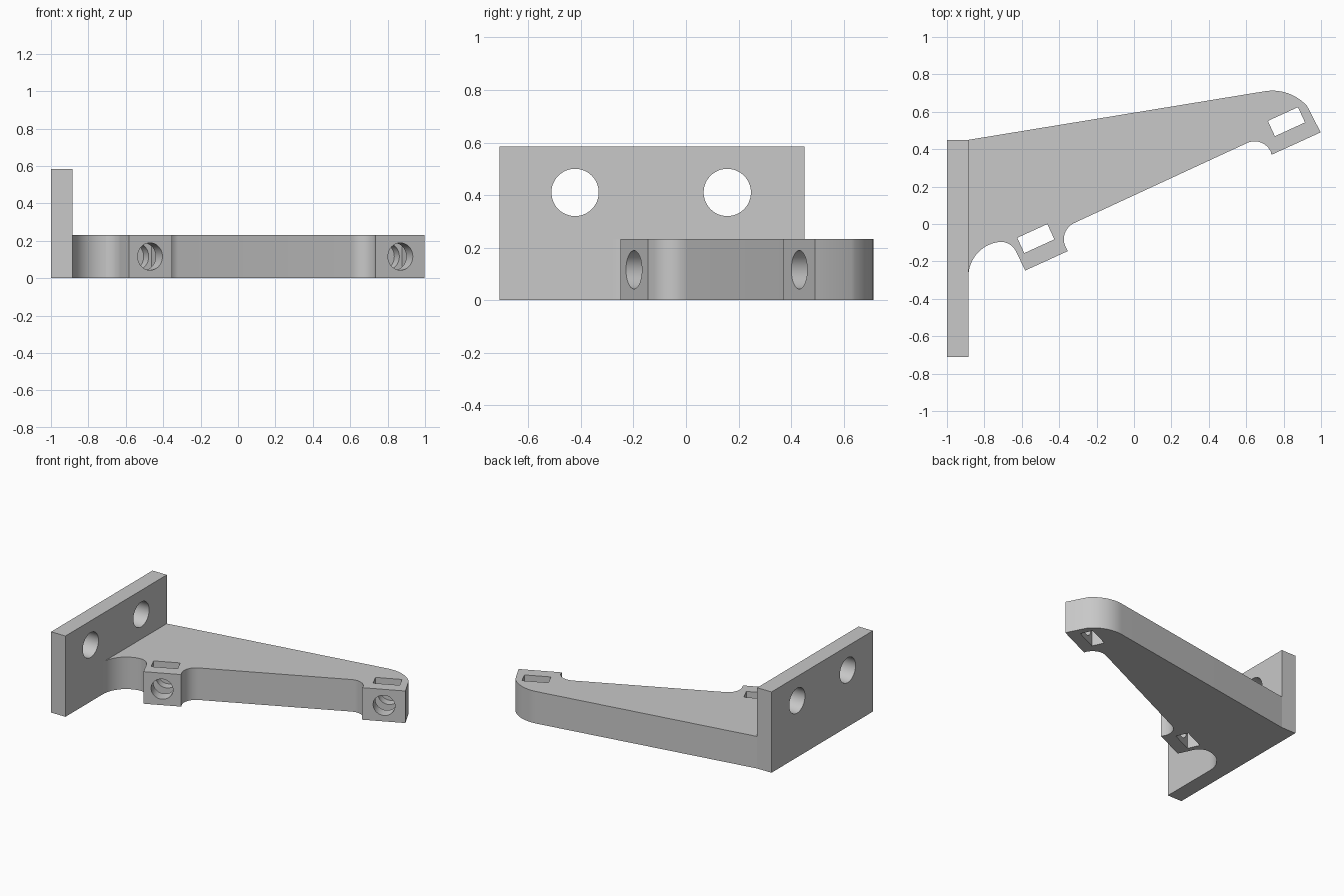
import bpy
import bmesh
from math import radians, cos, sin
from mathutils import Matrix, Vector

cube = bpy.data.objects.get("Cube")
if cube:
    bpy.data.objects.remove(cube, do_unlink=True)

# One plain grey for the whole bracket
grey = bpy.data.materials.new("plain_grey")
grey.use_nodes = True
colour = (0.58, 0.58, 0.58, 1)
grey.diffuse_color = colour
grey.node_tree.nodes["Principled BSDF"].inputs["Base Color"].default_value = colour

TILT = radians(24.6)      # slant of the arm's working edge
ARM_H = 0.232
PLATE_H = 0.585
INNER_X = -0.885          # inner face of the wall plate


def add_object(name, bm):
    bmesh.ops.recalc_face_normals(bm, faces=bm.faces)
    mesh = bpy.data.meshes.new(name)
    bm.to_mesh(mesh)
    bm.free()
    mesh.materials.append(grey)
    obj = bpy.data.objects.new(name, mesh)
    bpy.context.collection.objects.link(obj)
    return obj


def prism(name, outline, height):
    bm = bmesh.new()
    base = bm.faces.new([bm.verts.new((x, y, 0)) for x, y in outline])
    top = bmesh.ops.extrude_face_region(bm, geom=[base])["geom"]
    verts = [v for v in top if isinstance(v, bmesh.types.BMVert)]
    bmesh.ops.translate(bm, vec=(0, 0, height), verts=verts)
    return add_object(name, bm)


def arc(cx, cy, r, start, end, steps=14):
    angles = [radians(start + (end - start) * i / steps) for i in range(steps + 1)]
    return [(cx + r * cos(a), cy + r * sin(a)) for a in angles]


def box(name, centre, size, turn=0.0):
    bm = bmesh.new()
    bmesh.ops.create_cube(bm, size=1, matrix=Matrix.Translation(centre)
                          @ Matrix.Rotation(turn, 4, 'Z') @ Matrix.Diagonal((*size, 1)))
    return add_object(name, bm)


def rod(name, start, end, radius):
    start, end = Vector(start), Vector(end)
    axis = end - start
    bm = bmesh.new()
    bmesh.ops.create_cone(bm, cap_ends=True, segments=48, radius1=radius,
                          radius2=radius, depth=axis.length,
                          matrix=Matrix.Translation((start + end) / 2)
                          @ axis.to_track_quat('Z', 'Y').to_matrix().to_4x4())
    return add_object(name, bm)


def cut(target, cutter):
    cutter.hide_render = True
    mod = target.modifiers.new("cut", 'BOOLEAN')
    mod.operation = 'DIFFERENCE'
    mod.solver = 'EXACT'
    mod.object = cutter
    bpy.context.view_layer.objects.active = target
    bpy.ops.object.modifier_apply(modifier=mod.name)
    bpy.data.objects.remove(cutter, do_unlink=True)


# Wall plate with two screw holes
plate = box("wall_plate", ((INNER_X - 1) / 2, -0.13, PLATE_H / 2),
            (1 + INNER_X, 1.16, PLATE_H))
for y in (-0.422, 0.157):
    cut(plate, rod("screw_hole", (-1.1, y, 0.41), (-0.8, y, 0.41), 0.09))

# Tapered arm: rounded tip, two clamp blocks and filleted hollows
outline = [(INNER_X, 0.45)]
outline += arc(0.74, 0.463, 0.25, 99.4, 42)
outline += [(0.998, 0.49), (0.735, 0.37)]
outline += arc(0.645, 0.347, 0.095, 24.6, 114.6)
outline += arc(-0.28, -0.081, 0.095, 114.6, 204.6)
outline += [(-0.354, -0.145), (-0.582, -0.249)]
outline += arc(-0.715, -0.19, 0.095, 24.6, 90)
outline += arc(-0.70, -0.28, 0.185, 90, 180)
arm = prism("support_arm", outline, ARM_H)

# Nut slots and bolt bores in the clamp blocks
inward = Vector((-sin(TILT), cos(TILT), 0))
for x, y in ((-0.525, -0.078), (0.815, 0.547)):
    slot = Vector((x, y, ARM_H / 2))
    cut(arm, box("nut_slot", slot, (0.177, 0.09, 1), TILT))
    cut(arm, rod("bolt_bore", slot - inward * 0.3, slot + inward * 0.11, 0.073))

# Smooth curved walls, crisp edges
for obj in (plate, arm):
    bpy.ops.object.select_all(action='DESELECT')
    obj.select_set(True)
    bpy.context.view_layer.objects.active = obj
    bpy.ops.object.shade_smooth_by_angle(angle=radians(25))
